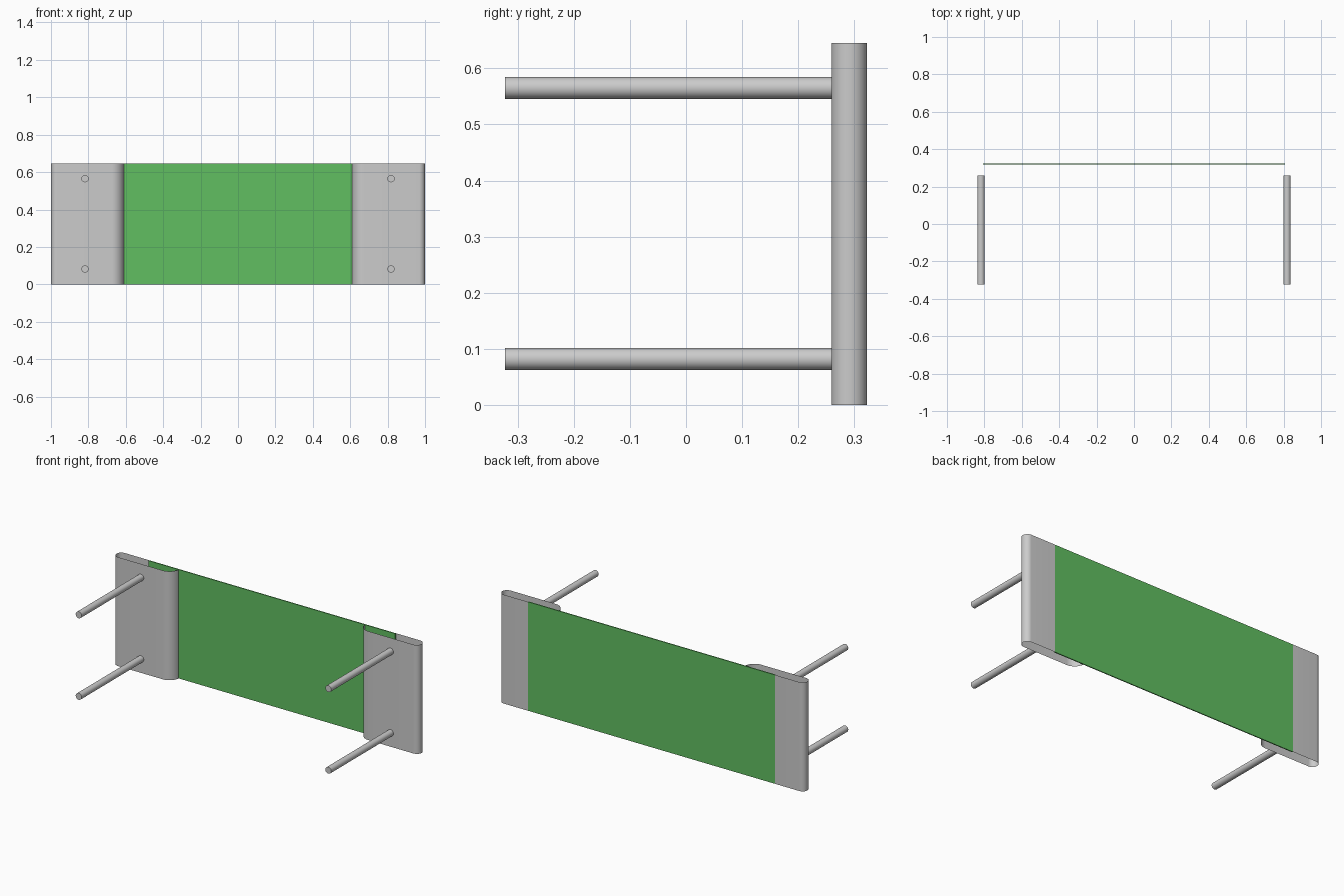
import bpy, bmesh, math

if "Cube" in bpy.data.objects:
    bpy.data.objects.remove(bpy.data.objects["Cube"])

H = 0.645        # height
BACK = 0.323     # rear plane
FRONT = 0.259    # front plane of the side shells


def new_object(name, bm):
    mesh = bpy.data.meshes.new(name)
    bm.to_mesh(mesh)
    bm.free()
    obj = bpy.data.objects.new(name, mesh)
    bpy.context.collection.objects.link(obj)
    bpy.context.view_layer.objects.active = obj
    for o in bpy.context.selected_objects:
        o.select_set(False)
    obj.select_set(True)
    return obj


def arc(cx, cy, r, a0, a1, n):
    angles = [math.radians(a0 + (a1 - a0) * i / n) for i in range(n + 1)]
    return [(cx + r * math.cos(a), cy + r * math.sin(a)) for a in angles]


def side_shell(name, side):
    # open sheet profile: back plate, rounded outer end, front plate, inner curve
    depth = BACK - FRONT
    r = depth / 2
    pts = [(0.808, BACK)]
    pts += arc(1 - r, FRONT + r, r, 90, -90, 20)
    pts += arc(0.61 + depth, BACK, depth, 270, 180, 14)
    bm = bmesh.new()
    low = [bm.verts.new((side * x, y, 0)) for x, y in pts]
    top = [bm.verts.new((side * x, y, H)) for x, y in pts]
    for i in range(len(pts) - 1):
        quad = [low[i], low[i + 1], top[i + 1], top[i]]
        bm.faces.new(quad[::-1] if side < 0 else quad)
    # normals face out of the shell
    bm.normal_update()
    if bm.faces[:][0].normal.y < 0:
        bmesh.ops.reverse_faces(bm, faces=bm.faces[:])
    new_object(name, bm)
    bpy.ops.object.shade_smooth_by_angle()


def rod(name, x, z):
    length = FRONT + BACK
    bpy.ops.mesh.primitive_cylinder_add(
        vertices=32, radius=0.0195, depth=length,
        location=(x, FRONT - length / 2, z), rotation=(math.pi / 2, 0, 0))
    bpy.context.object.name = name
    bpy.ops.object.shade_smooth_by_angle()


# thin green panel
bpy.ops.mesh.primitive_cube_add(size=1, location=(0, BACK - 0.003, H / 2))
panel = bpy.context.object
panel.name = "panel"
panel.scale = (1.616, 0.006, H)
green = bpy.data.materials.new("green")
green.diffuse_color = (0.12, 0.52, 0.12, 1)
green.use_nodes = True
green.node_tree.nodes["Principled BSDF"].inputs["Base Color"].default_value = green.diffuse_color
panel.data.materials.append(green)

# side shells with two mounting rods each
for side, label in ((-1, "left"), (1, "right")):
    side_shell(label + "_shell", side)
    for z, level in ((0.082, "lower"), (0.565, "upper")):
        rod(f"{label}_{level}_rod", side * 0.818, z)
